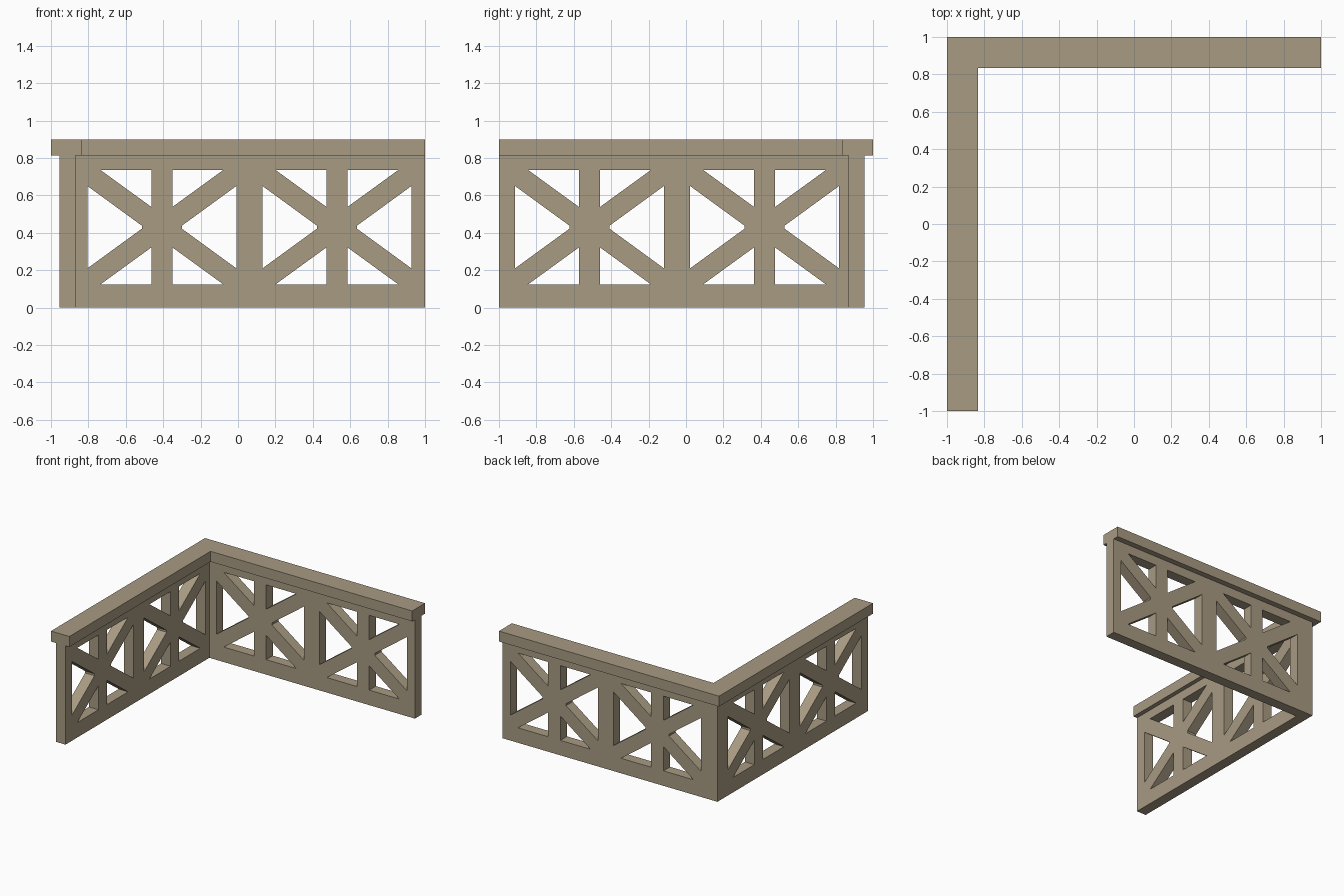
import bpy, bmesh
from mathutils import Vector

if "Cube" in bpy.data.objects:
    bpy.data.objects.remove(bpy.data.objects["Cube"])

wood = bpy.data.materials.new("weathered_wood")
wood.diffuse_color = (0.39, 0.325, 0.225, 1)
wood.use_nodes = True
wood.node_tree.nodes["Principled BSDF"].inputs["Base Color"].default_value = wood.diffuse_color


def prism(name, loops, place, depth):
    """Fill an outline with holes, place it in space and extrude it by depth."""
    bm = bmesh.new()
    for loop in loops:
        vs = [bm.verts.new(place(a, b)) for a, b in loop]
        for i, v in enumerate(vs):
            bm.edges.new((v, vs[(i + 1) % len(vs)]))
    bmesh.ops.triangle_fill(bm, use_beauty=True, use_dissolve=False, edges=bm.edges[:])
    ext = bmesh.ops.extrude_face_region(bm, geom=bm.faces[:], use_keep_orig=True)
    bmesh.ops.translate(bm, vec=Vector(depth),
                        verts=[g for g in ext["geom"] if isinstance(g, bmesh.types.BMVert)])
    bmesh.ops.recalc_face_normals(bm, faces=bm.faces[:])
    me = bpy.data.meshes.new(name)
    bm.to_mesh(me)
    bm.free()
    me.materials.append(wood)
    ob = bpy.data.objects.new(name, me)
    bpy.context.collection.objects.link(ob)
    return ob


def panel_holes(c, zc=0.43):
    """Six openings left between a cross brace and a centre post."""
    holes = []
    for s in (-1, 1):
        holes.append([(c + s * 0.398, zc + 0.22), (c + s * 0.107, zc + 0.008),
                      (c + s * 0.107, zc - 0.008), (c + s * 0.398, zc - 0.22)])
        for t in (-1, 1):
            holes.append([(c + s * 0.33, zc + t * 0.307), (c + s * 0.056, zc + t * 0.307),
                          (c + s * 0.056, zc + t * 0.108)])
    return holes


def rect(a0, a1, b0, b1):
    return [(a0, b0), (a1, b0), (a1, b1), (a0, b1)]


IN, OUT, TOP = 0.868, 0.954, 0.812

# Braced back wall, running along x
prism("back_wall", [rect(-OUT, 1, 0, TOP)] + panel_holes(-0.407) + panel_holes(0.529),
      lambda a, b: (a, IN, b), (0, OUT - IN, 0))

# Braced left wall, running along y
prism("left_wall", [rect(-1, IN, 0, TOP)] + panel_holes(-0.516) + panel_holes(0.42),
      lambda a, b: (-OUT, a, b), (OUT - IN, 0, 0))

# L-shaped handrail capping both walls
prism("handrail", [[(-1, -1), (-0.833, -1), (-0.833, 0.833), (1, 0.833), (1, 1), (-1, 1)]],
      lambda a, b: (a, b, TOP), (0, 0, 0.898 - TOP))
